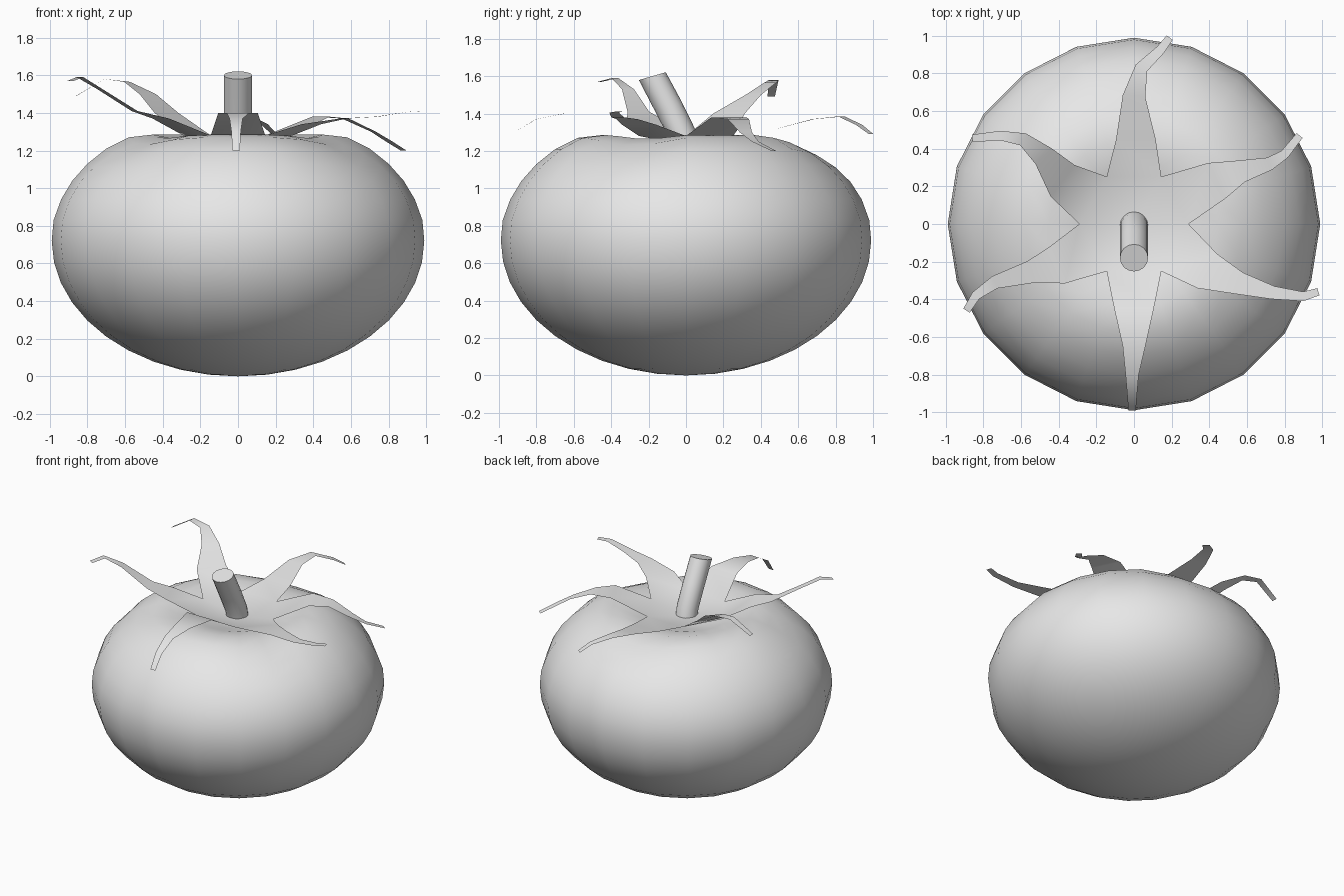
import bpy
import bmesh
from math import sin, cos, pi, radians
from mathutils import Vector, Matrix

cube = bpy.data.objects.get("Cube")
if cube:
    bpy.data.objects.remove(cube, do_unlink=True)

grey = bpy.data.materials.new("plain_grey")
grey.use_nodes = True
grey.diffuse_color = (0.8, 0.8, 0.8, 1)
grey.node_tree.nodes["Principled BSDF"].inputs["Base Color"].default_value = (0.8, 0.8, 0.8, 1)


def finish(bm, name, angle):
    """Turn a bmesh into a smooth shaded object."""
    bmesh.ops.recalc_face_normals(bm, faces=bm.faces)
    mesh = bpy.data.meshes.new(name)
    bm.to_mesh(mesh)
    bm.free()
    mesh.materials.append(grey)
    obj = bpy.data.objects.new(name, mesh)
    bpy.context.collection.objects.link(obj)
    bpy.ops.object.select_all(action="DESELECT")
    obj.select_set(True)
    bpy.context.view_layer.objects.active = obj
    bpy.ops.object.shade_smooth_by_angle(angle=radians(angle))
    return obj


def loft(bm, rings):
    """Join closed rings of points with quads and return the vertex rings."""
    rows = [[bm.verts.new(p) for p in ring] for ring in rings]
    for low, high in zip(rows, rows[1:]):
        for i in range(len(low)):
            j = (i + 1) % len(low)
            bm.faces.new((low[i], low[j], high[j], high[i]))
    return rows


def circle(count, radius):
    return [Vector((radius * cos(2 * pi * i / count), radius * sin(2 * pi * i / count), 0))
            for i in range(count)]


# Fruit: round lower half, then a flattened top with a sunken crater
SIDES = 20
MIDDLE = 0.72
profile = [(0.99 * sin(a), MIDDLE - MIDDLE * cos(a))
           for a in (pi / 20 * i for i in range(1, 11))]
profile += [(0.98, 0.83), (0.94, 0.94), (0.88, 1.04), (0.80, 1.13), (0.70, 1.21),
            (0.58, 1.27), (0.45, 1.285), (0.30, 1.25), (0.15, 1.2)]


def fruit_ring(radius, height):
    """Ring with three shallow grooves around the shoulder."""
    ring = circle(SIDES, radius)
    shoulder = max(0, 1 - abs(radius - 0.62) / 0.3) if height > MIDDLE else 0
    for i, p in enumerate(ring):
        turn = 2 * pi * i / SIDES
        groove = max(0, cos(3 * (turn - pi / 2)))
        p.z = height - 0.045 * shoulder * groove
    return ring


bm = bmesh.new()
rows = loft(bm, [fruit_ring(r, z) for r, z in profile])
for row, height in ((rows[0], 0), (rows[-1], 1.17)):
    pole = bm.verts.new((0, 0, height))
    for i in range(SIDES):
        bm.faces.new((row[i], row[(i + 1) % SIDES], pole))
finish(bm, "fruit_body", 80)

# Stem: bent tube leaning to the front with a flat cut end
bm = bmesh.new()
rings = []
for y, z, tilt in ((0, 1.19, 0), (-0.02, 1.29, 15), (-0.09, 1.43, 28), (-0.18, 1.60, 16)):
    turn = Matrix.Rotation(radians(tilt), 3, "X")
    rings.append([turn @ p + Vector((0, y, z)) for p in circle(16, 0.075)])
rows = loft(bm, rings)
bm.faces.new(rows[0])
bm.faces.new(rows[-1])
finish(bm, "stem", 40)

# Leaf crown: one thin star, each leaf given by its centre line
WIDTHS = (0.21, 0.12, 0.07, 0.05, 0.04)
leaves = [
    # back left
    [(0.44, 0.23, 1.38), (0.57, 0.28, 1.37), (0.72, 0.32, 1.30), (0.80, 0.37, 1.25), (0.88, 0.47, 1.20)],
    # back
    [(0.01, 0.45, 1.31), (0, 0.68, 1.37), (0.04, 0.83, 1.385), (0.14, 0.925, 1.34), (0.19, 0.99, 1.29)],
    # back right
    [(-0.38, 0.23, 1.40), (-0.48, 0.36, 1.50), (-0.59, 0.45, 1.565), (-0.71, 0.47, 1.58), (-0.86, 0.455, 1.49)],
    # front right
    [(-0.41, -0.22, 1.37), (-0.55, -0.255, 1.41), (-0.74, -0.31, 1.53), (-0.84, -0.38, 1.59), (-0.89, -0.46, 1.57)],
    # front
    [(0, -0.45, 1.40), (0, -0.65, 1.40), (-0.01, -0.80, 1.37), (-0.01, -0.92, 1.30), (-0.01, -0.99, 1.20)],
    # front left
    [(0.39, -0.25, 1.34), (0.56, -0.315, 1.37), (0.74, -0.365, 1.38), (0.90, -0.385, 1.405), (0.98, -0.36, 1.41)],
]
bm = bmesh.new()
centre = bm.verts.new((0, 0, 1.23))
notches = [bm.verts.new(p + Vector((0, 0, 1.28))) for p in circle(6, 0.29)]
for k, leaf in enumerate(leaves):
    right, left = notches[k], notches[(k + 1) % 6]
    bm.faces.new((centre, right, left))
    path = [Vector((0, 0, 1.23))] + [Vector(p) for p in leaf]
    for i, width in enumerate(WIDTHS, start=1):
        along = path[min(i + 1, len(path) - 1)] - path[i - 1]
        side = Vector((-along.y, along.x, 0)).normalized() * width / 2
        new_right = bm.verts.new(path[i] - side)
        new_left = bm.verts.new(path[i] + side)
        bm.faces.new((right, new_right, new_left, left))
        right, left = new_right, new_left
finish(bm, "leaf_crown", 80)
